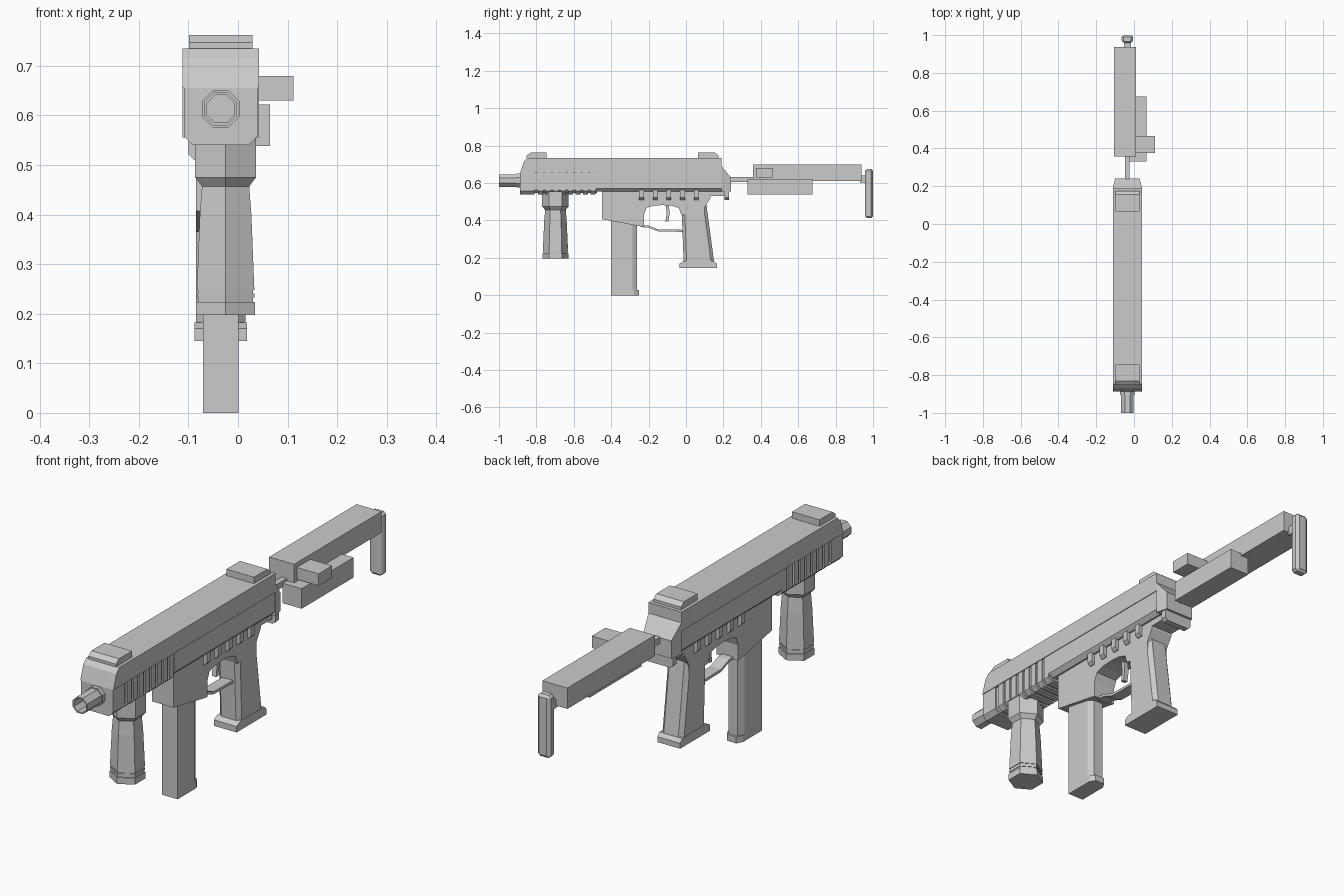
import bpy
import bmesh
from math import cos, sin, pi, radians

cube = bpy.data.objects.get("Cube")
if cube:
    bpy.data.objects.remove(cube, do_unlink=True)

GREY = (.6, .6, .6, 1)
grey = bpy.data.materials.new("plain_grey")
grey.use_nodes = True
grey.diffuse_color = GREY
grey.node_tree.nodes["Principled BSDF"].inputs["Base Color"].default_value = GREY

# Main stations of the body: centre line, half widths, heights and ends
MID, HALF, SLIM = -.035, .077, .05
TOP, SEAM, BELLY, INNER = .735, .655, .555, .6
NOSE, TAIL, REAR = -.887, .24, .19


def loft(name, rings, bevel=0, closed=False):
    """Skin a list of equal rings, capping the ends unless it is closed."""
    bm = bmesh.new()
    loops = [[bm.verts.new(point) for point in ring] for ring in rings]
    pairs = list(zip(loops, loops[1:]))
    if closed:
        pairs.append((loops[-1], loops[0]))
    else:
        bm.faces.new(loops[0])
        bm.faces.new(loops[-1])
    for near, far in pairs:
        for i in range(len(near)):
            bm.faces.new((near[i - 1], near[i], far[i], far[i - 1]))
    bmesh.ops.recalc_face_normals(bm, faces=bm.faces)
    mesh = bpy.data.meshes.new(name)
    bm.to_mesh(mesh)
    bm.free()
    mesh.materials.append(grey)
    obj = bpy.data.objects.new(name, mesh)
    bpy.context.collection.objects.link(obj)
    if bevel:
        modifier = obj.modifiers.new("chamfer", "BEVEL")
        modifier.width = bevel
        modifier.segments = 1
        modifier.limit_method = "ANGLE"
        modifier.angle_limit = radians(60)


def slab(name, outline, half, centre=MID, bevel=0):
    """Extrude a (y, z) outline equally to both sides of a centre line."""
    loft(name, [[(x, y, z) for y, z in outline]
                for x in (centre - half, centre + half)], bevel)


def block(name, y, z, half, centre=MID):
    """Plain box from ranges in y and z."""
    (front, back), (low, high) = y, z
    slab(name, [(front, low), (back, low), (back, high), (front, high)], half, centre)


def ribbon(name, path, shift, half):
    """Thin strip: a (y, z) path and its shifted copy."""
    dy, dz = shift
    slab(name, path + [(y + dy, z + dz) for y, z in reversed(path)], half)


def beam(name, y, z, half, chamfer):
    """Bar along y whose two lower edges are chamfered."""
    low, high = z
    section = [(half - chamfer, low), (half, low + chamfer), (half, high)]
    section += [(-x, height) for x, height in reversed(section)]
    loft(name, [[(MID + x, end, height) for x, height in section] for end in y])


def rectangle(half, y, low, high):
    """Rectangular ring across the centre line."""
    return [(MID + x, y, z) for x, z in
            ((-half, low), (half, low), (half, high), (-half, high))]


def taper(name, z, steps, bevel=0):
    """Join rectangles whose half width changes along y."""
    loft(name, [rectangle(half, y, *z) for half, y in steps], bevel)


# Upper receiver with sloped nose
slab("upper_receiver",
     [(NOSE, SEAM), (NOSE + .02, TOP - .02), (NOSE + .04, TOP), (REAR, TOP), (REAR, SEAM)], HALF)

# Lower receiver, narrowed rear cap and underside
beam("lower_receiver", (-.48, REAR), (BELLY, SEAM), HALF - .003, .017)
loft("rear_cap", [rectangle(HALF, REAR, BELLY, SEAM + .035),
                  rectangle(HALF - .012, TAIL, BELLY, SEAM - .025)])
block("rear_underside", (.1, TAIL - .01), (.53, INNER), SLIM)

# Ribbed handguard
LIP = BELLY - .015
beam("handguard_core", (NOSE + .02, -.475), (LIP + .006, SEAM), HALF - .01, .017)
beam("handguard_front", (NOSE, -.81), (LIP, SEAM), HALF - .003, .018)
for i in range(8):
    start = -.79 + i * .04
    beam(f"handguard_rib_{i + 1}", (start, start + .027), (LIP, SEAM), HALF - .003, .018)

# Lugs hanging below the receiver, the last one at the rear end
for i, start in enumerate([-.25 + step * .073 for step in range(5)] + [.205]):
    beam(f"lug_{i + 1}", (start, start + .025), (.51, INNER), HALF - .012, .012)

# Sights, each with a sloped outer end
for name, outer, inner in (("front_sight", NOSE + .035, -.745), ("rear_sight", .175, .065)):
    slope = .02 if inner > outer else -.02
    slab(name, [(outer, TOP), (outer, TOP + .012), (outer + slope, TOP + .027),
                (inner, TOP + .027), (inner, TOP)], .064)


# Hollow octagonal muzzle with a collar
def octagon(radius, y):
    angles = [(i + .5) * pi / 4 for i in range(8)]
    return [(MID + radius * cos(a), y, .613 + radius * sin(a)) for a in angles]


def tube(name, outer, bore, front, back):
    loft(name, [octagon(outer, front), octagon(outer, back),
                octagon(bore, back), octagon(bore, front)], closed=True)


tube("muzzle", .036, .03, -1, NOSE)
tube("muzzle_collar", .041, .03, -.905, NOSE)


# Hexagonal foregrip: base, groove, ring, handle and head
def hexagon(radius, z):
    angles = [i * pi / 3 for i in range(6)]
    return [(-.025 + radius * sin(a), -.698 + radius * cos(a), z) for a in angles]


def hex_part(name, *levels):
    loft(name, [hexagon(radius, z) for radius, z in levels])


WIDE, NECK = .069, .055
hex_part("foregrip_base", (WIDE, .197), (WIDE, .224))
hex_part("foregrip_groove", (WIDE - .005, .22), (WIDE - .005, .25))
hex_part("foregrip_ring", (WIDE - .002, .233), (WIDE - .002, .241))
hex_part("foregrip_handle", (WIDE - .002, .248), (.06, .4), (NECK, .457))
hex_part("foregrip_head", (NECK, .457), (WIDE + .002, .475), (WIDE + .002, BELLY))

# Frame: magazine housing and the rounded arch over the trigger
arch = []
for step in range(7):
    a = step * pi / 6
    arch.append((-.125 - .1 * cos(a), .43 + .052 * abs(sin(a)) ** .5))
slab("frame", [(-.45, INNER), (-.45, .407), (-.225, .365)] + arch
     + [(.1, .43), (.1, .47), (.13, .52), (.13, INNER)], SLIM)

# Pistol grip with a flared base
FLOOR = .145
slab("pistol_grip", [(-.025, .5), (-.012, FLOOR + .02), (.152, FLOOR + .02), (.107, .5)],
     SLIM, bevel=.016)
slab("grip_base", [(-MID * -1, FLOOR), (.165, FLOOR), (.165, FLOOR + .023),
                   (.15, FLOOR + .037), (-.012, FLOOR + .037), (MID, FLOOR + .025)], SLIM + .003)

# Magazine and its base, both narrowed at the back edge
for name, back, z in (("magazine", -.262, (.02, .42)), ("magazine_base", -.252, (0, .027))):
    taper(name, z, [(.036, -.402), (.036, back - .025), (.022, back)])

# Trigger and its guard
ribbon("trigger", [(-.11, .49), (-.103, .44), (-.11, .395)], (.016, 0), .01)
ribbon("trigger_guard", [(-.24, .376), (-.2, .372), (-.147, .352), (-.01, .35)], (0, -.011), .025)

# Stock: rod, main beam and offset boxes
block("stock_rod", (REAR, .37), (.605, .632), .012)
block("stock_beam", (.357, .938), (.612, .7), .058, centre=-.047)
block("stock_lower_box", (.33, .675), (.538, .622), .045, centre=.02)
block("stock_side_box", (.375, .465), (.63, .68), .06, centre=.052)

# Butt plate on a short neck
block("butt_neck", (.93, .965), (.603, .64), .018)
taper("butt_plate", (.412, .675), [(.022, .957), (.03, .972), (.03, .99), (.027, 1)], bevel=.01)
